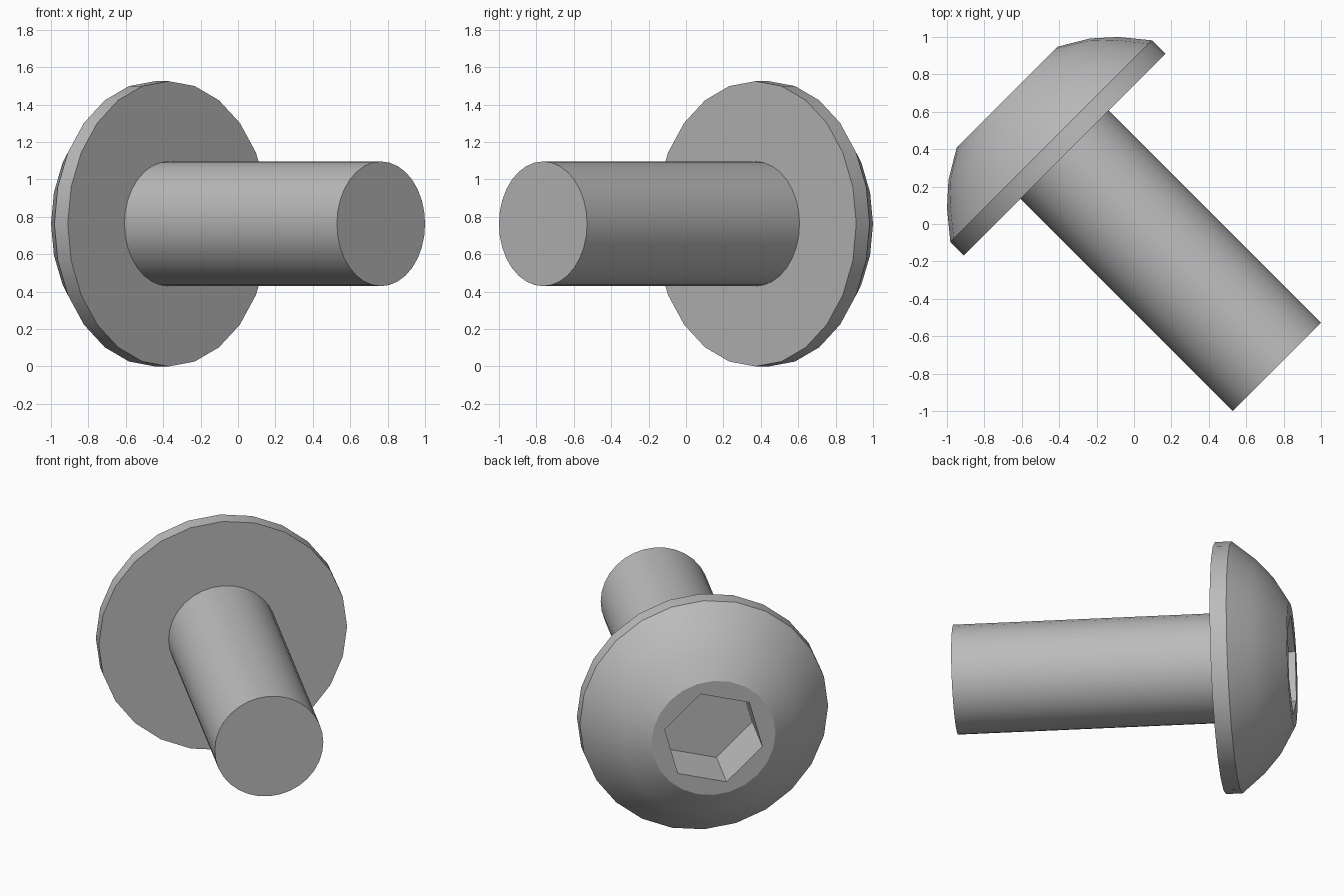
import bpy, bmesh, math
from mathutils import Matrix, Vector

if "Cube" in bpy.data.objects:
    bpy.data.objects.remove(bpy.data.objects["Cube"])

# Single steel grey material
steel = bpy.data.materials.new("steel_grey")
steel.use_nodes = True
GREY = (0.5, 0.5, 0.5, 1.0)
steel.diffuse_color = GREY
steel.node_tree.nodes["Principled BSDF"].inputs["Base Color"].default_value = GREY

# Screw frame: local z runs from the tip to the head, local y is world up
d = math.sqrt(0.5)
FRAME = Matrix.Translation((0, 0, 0.7625)) @ Matrix((
    (-d, 0, -d, 0),
    (-d, 0, d, 0),
    (0, 1, 0, 0),
    (0, 0, 0, 1)))

TIP, UNDERSIDE, TOP, SOCKET_FLOOR = -1.081, 0.525, 0.96, 0.605


def ring(bm, radius, height, sides, turn=0.0):
    step = 2 * math.pi / sides
    return [bm.verts.new((radius * math.cos(turn + i * step),
                          radius * math.sin(turn + i * step), height))
            for i in range(sides)]


def join_rings(bm, a, b):
    n = len(a)
    for i in range(n):
        j = (i + 1) % n
        bm.faces.new((a[i], a[j], b[j], b[i]))


def finish(bm, name):
    bmesh.ops.recalc_face_normals(bm, faces=bm.faces)
    mesh = bpy.data.meshes.new(name)
    bm.to_mesh(mesh)
    bm.free()
    mesh.materials.append(steel)
    mesh.transform(FRAME)
    obj = bpy.data.objects.new(name, mesh)
    bpy.context.collection.objects.link(obj)
    bpy.ops.object.select_all(action='DESELECT')
    obj.select_set(True)
    bpy.context.view_layer.objects.active = obj
    bpy.ops.object.shade_smooth_by_angle(angle=math.radians(28))
    return obj


# Domed head: rim and dome turned from a profile of (radius, height)
SIDES = 24
TURN = math.radians(-15)
profile = [(0.7625, UNDERSIDE), (0.7625, 0.626), (0.648, 0.766),
           (0.535, 0.868), (0.38, TOP)]
bm = bmesh.new()
rings = [ring(bm, r, h, SIDES, TURN) for r, h in profile]
for a, b in zip(rings, rings[1:]):
    join_rings(bm, a, b)
bm.faces.new(rings[0])

# Flat top around the hexagonal socket, then socket walls and floor
mouth = ring(bm, 0.31, TOP, 6, TURN)
floor = ring(bm, 0.31, SOCKET_FLOOR, 6, TURN)
span = SIDES // 6
for i in range(6):
    arc = [rings[-1][(i * span + k) % SIDES] for k in range(span + 1)]
    bm.faces.new(arc + [mouth[(i + 1) % 6], mouth[i]])
join_rings(bm, mouth, floor)
bm.faces.new(floor)
finish(bm, "screw_head")

# Plain cylindrical shank
bm = bmesh.new()
tip = ring(bm, 0.3333, TIP, 32)
root = ring(bm, 0.3333, UNDERSIDE, 32)
join_rings(bm, tip, root)
bm.faces.new(tip)
bm.faces.new(root)
finish(bm, "screw_shank")
